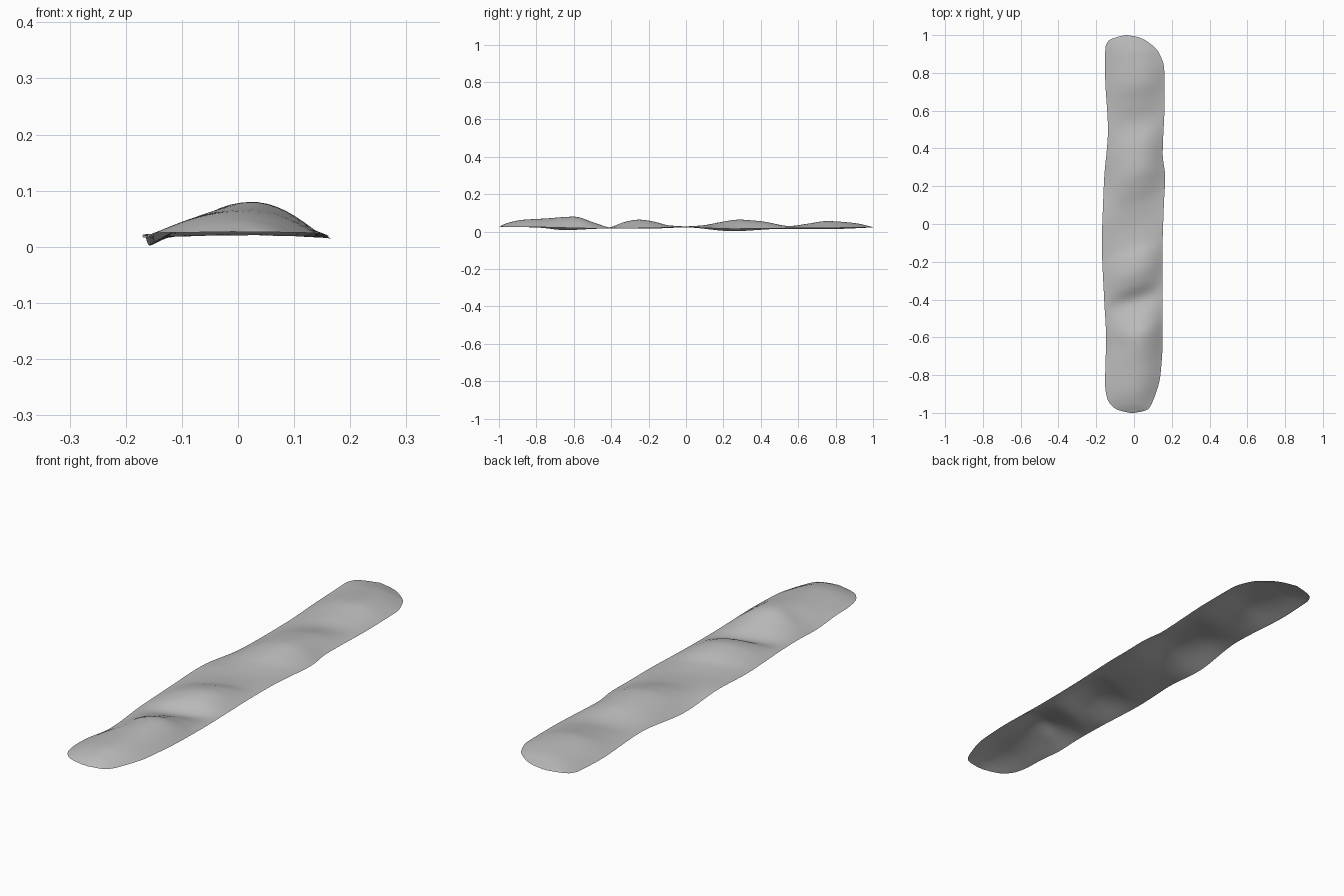
import bpy, bmesh, math

if "Cube" in bpy.data.objects:
    bpy.data.objects.remove(bpy.data.objects["Cube"])

# Profiles along the length: (y, value)
LEFT = [(-1, -.02), (-.985, -.085), (-.96, -.12), (-.92, -.143), (-.85, -.153), (-.6, -.148), (-.4, -.158),
        (-.1, -.17), (.1, -.164), (.24, -.158), (.5, -.138), (.8, -.153), (.93, -.152),
        (.97, -.135), (.99, -.09), (1, -.045)]
RIGHT = [(-1, .0), (-.985, .07), (-.93, .103), (-.8, .14), (-.6, .152), (-.2, .15), (.1, .158),
         (.25, .165), (.37, .152), (.65, .162), (.82, .16), (.91, .13), (.97, .065), (.99, .02), (1, -.035)]
CREST = [(-1, .027), (-.95, .047), (-.87, .063), (-.75, .07), (-.6, .08), (-.5, .05), (-.4, .02),
         (-.32, .052), (-.25, .064), (-.18, .055), (-.1, .034), (0, .028), (.1, .034), (.2, .053),
         (.28, .064), (.4, .055), (.55, .03), (.65, .042), (.75, .056), (.9, .046), (1, .024)]
LEFT_RIM = [(-1, .026), (-.8, .022), (-.65, .009), (-.4, .017), (-.2, .016), (0, .022),
            (.25, .002), (.5, .014), (.75, .013), (1, .022)]
RIGHT_RIM = [(-1, .026), (-.8, .024), (-.4, .016), (0, .022), (.25, .015), (.55, .018), (1, .022)]


def sample(table, y):
    """Smooth (monotone-limited cubic) interpolation of a profile."""
    y = min(1, max(-1, y))
    i = 0
    while i < len(table) - 2 and y > table[i + 1][0]:
        i += 1

    def slope(k):
        if k == 0 or k == len(table) - 1:
            a, b = (0, 1) if k == 0 else (k - 1, k)
            return (table[b][1] - table[a][1]) / (table[b][0] - table[a][0])
        d0 = (table[k][1] - table[k-1][1]) / (table[k][0] - table[k-1][0])
        d1 = (table[k+1][1] - table[k][1]) / (table[k+1][0] - table[k][0])
        return 0 if d0 * d1 <= 0 else 2 * d0 * d1 / (d0 + d1)

    (y0, a), (y1, b) = table[i], table[i + 1]
    h = y1 - y0
    t = (y - y0) / h
    return ((2*t**3 - 3*t*t + 1) * a + (t**3 - 2*t*t + t) * h * slope(i)
            + (3*t*t - 2*t**3) * b + (t**3 - t*t) * h * slope(i + 1))


# Wavy strip: a thin arched sheet
ROWS, COLS, CENTRE = 110, 18, .15
bm = bmesh.new()
grid = []
for r in range(ROWS + 1):
    f = -1 + 2 * r / ROWS
    y = .5 * f + .5 * math.sin(f * math.pi / 2)     # denser rows at the ends
    xl, xr = sample(LEFT, y), sample(RIGHT, y)
    zl, zr = sample(LEFT_RIM, y), sample(RIGHT_RIM, y)
    row = []
    for c in range(COLS + 1):
        s = -1 + 2 * c / COLS
        x = xl + (xr - xl) * (s + 1) / 2
        t = (s - CENTRE) / ((1 - CENTRE) if s > CENTRE else (1 + CENTRE))
        arch = (1 - t * t) ** 1.15
        rim = zl + (zr - zl) * (s + 1) / 2
        crest = sample(CREST, y - .35 * (x - .02) * (1 - y * y))   # folds run diagonally
        dent = .008 * math.exp(-((x + .08) / .05) ** 2 - ((y + .63) / .06) ** 2)
        row.append(bm.verts.new((x, y, rim + (crest - rim) * arch - dent)))
    grid.append(row)
for r in range(ROWS):
    for c in range(COLS):
        bm.faces.new((grid[r][c], grid[r][c+1], grid[r+1][c+1], grid[r+1][c])).smooth = True

mesh = bpy.data.meshes.new("wavy_strip")
bm.to_mesh(mesh)
bm.free()
strip = bpy.data.objects.new("wavy_strip", mesh)
bpy.context.collection.objects.link(strip)

grey = bpy.data.materials.new("plain grey")
grey.diffuse_color = (.5, .5, .5, 1)
grey.use_nodes = True
grey.node_tree.nodes["Principled BSDF"].inputs["Base Color"].default_value = grey.diffuse_color
mesh.materials.append(grey)
